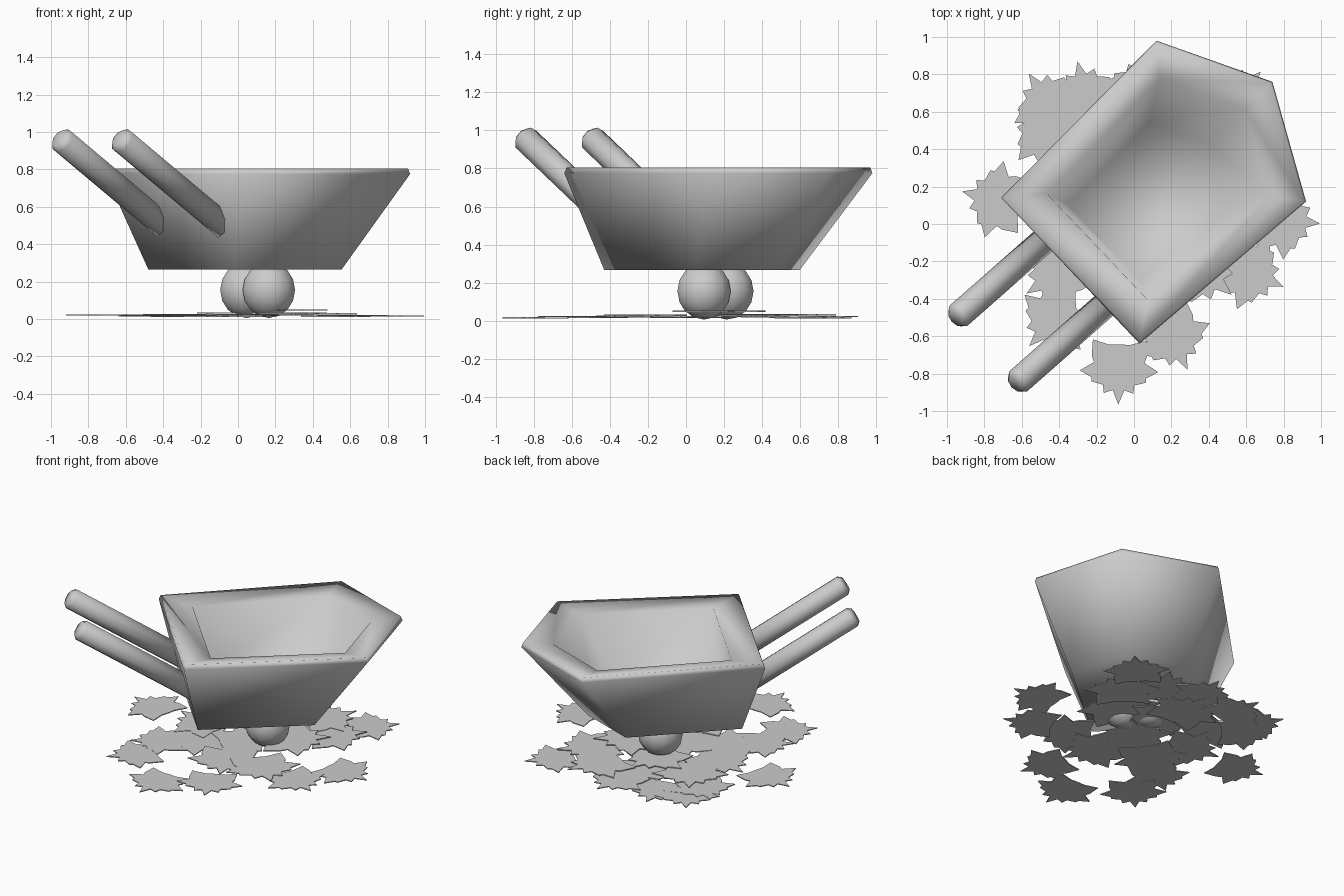
import bpy, bmesh, math, random
from mathutils import Vector

random.seed(4)
if "Cube" in bpy.data.objects:
    bpy.data.objects.remove(bpy.data.objects["Cube"], do_unlink=True)

grey = bpy.data.materials.new("plain grey")
grey.use_nodes = True
grey.diffuse_color = (0.6, 0.6, 0.6, 1)
grey.node_tree.nodes["Principled BSDF"].inputs["Base Color"].default_value = grey.diffuse_color


def finish(name, bm, smooth=True):
    """Turn a bmesh into a grey object."""
    bmesh.ops.recalc_face_normals(bm, faces=bm.faces)
    for face in bm.faces:
        face.smooth = smooth
    mesh = bpy.data.meshes.new(name)
    bm.to_mesh(mesh)
    bm.free()
    mesh.materials.append(grey)
    obj = bpy.data.objects.new(name, mesh)
    bpy.context.collection.objects.link(obj)
    return obj


def loft(bm, rings):
    """Bridge matching rings of points and cap both ends."""
    loops = [[bm.verts.new(p) for p in ring] for ring in rings]
    for a, b in zip(loops, loops[1:]):
        for i in range(len(a)):
            j = (i + 1) % len(a)
            bm.faces.new((a[i], a[j], b[j], b[i]))
    bm.faces.new(loops[0])
    bm.faces.new(loops[-1])


# Tray: five-sided tub with thick walls and a gently dished rim
outline = [(-0.71, 0.14), (0.03, -0.64), (0.92, 0.12), (0.74, 0.76), (0.12, 0.98)]


def tray_ring(scale, z, centre=(0.19, 0.23)):
    return [(centre[0] + (x - centre[0]) * scale,
             centre[1] + (y - centre[1]) * scale, z) for x, y in outline]


bm = bmesh.new()
loft(bm, [tray_ring(0.634, 0.265, (-0.08, -0.065)),
          tray_ring(1.0, 0.775),
          tray_ring(0.985, 0.805),
          tray_ring(0.73, 0.778),
          tray_ring(0.52, 0.35, (0.035, 0.062))])
finish("tray", bm)

# Handles: eight-sided poles with chamfered ends, rising from the back wall
direction = Vector((0.5, 0.44, -0.42))
unit = direction.normalized()
side = unit.cross(Vector((0, 0, 1))).normalized()
up = side.cross(unit)


def pole_ring(centre, radius):
    turns = [math.tau * i / 8 for i in range(8)]
    return [centre + (side * math.cos(a) + up * math.sin(a)) * radius for a in turns]


for name, tip in (("right_handle", (-0.955, -0.505, 0.967)),
                  ("left_handle", (-0.635, -0.855, 0.967))):
    tip = Vector(tip)
    bm = bmesh.new()
    loft(bm, [pole_ring(tip, 0.05),
              pole_ring(tip + unit * 0.025, 0.072),
              pole_ring(tip + direction * 1.12, 0.072)])
    finish(name, bm)

# Wheels: a pair of round balls under the tray
for name, x, y in (("front_wheel", 0.165, 0.095), ("rear_wheel", 0.045, 0.215)):
    bm = bmesh.new()
    bmesh.ops.create_uvsphere(bm, u_segments=12, v_segments=8, radius=0.145)
    wheel = finish(name, bm)
    wheel.location = (x, y, 0.155)
    wheel.scale.z = 1.03
    wheel.rotation_euler.z = math.radians(45)

# Leaves: flat, lobed plates (angle from tip in degrees, radius)
half_leaf = [(16, 0.58), (32, 0.76), (46, 0.6), (66, 0.82), (74, 0.78), (88, 1.08),
             (106, 0.72), (116, 0.84), (138, 1.1), (158, 0.74)]
leaf_shape = ([(0, 0.95)] + half_leaf + [(180, 0.7)]
              + [(-a, r) for a, r in reversed(half_leaf)])


def add_leaf(index, x, y, z, size):
    heading = math.atan2(y, x) + random.uniform(-0.15, 0.15)
    bm = bmesh.new()
    rings = []
    for height in (z, z + 0.006):
        rings.append([(x + size * r * math.cos(heading + math.radians(a)),
                       y + size * r * math.sin(heading + math.radians(a)), height)
                      for a, r in leaf_shape])
    loft(bm, rings)
    finish(f"leaf_{index}", bm, smooth=False)


outer_leaves = [(0.55, 0.68), (0.81, 0.02), (0.63, -0.26), (0.03, 0.72), (-0.26, 0.69),
                (-0.46, 0.65), (-0.48, 0.5), (0.21, -0.61), (-0.08, -0.78),
                (-0.43, -0.52), (-0.42, -0.27), (-0.74, 0.13)]
inner_leaves = [(-0.3, 0.38), (0.36, -0.24), (0.02, 0.32), (-0.24, -0.12),
                (-0.35, 0.12), (0.1, -0.28), (0.45, 0.42), (0.26, 0.6),
                (-0.02, 0.48), (0.03, 0.03)]
for i, (x, y) in enumerate(outer_leaves):
    add_leaf(i, x, y, 0.012 + 0.002 * (i % 4), 0.195)
for i, (x, y) in enumerate(inner_leaves, len(outer_leaves)):
    add_leaf(i, x, y, 0.016 + 0.003 * (i % 5), 0.225)
add_leaf("top", 0.29, 0.2, 0.046, 0.25)
